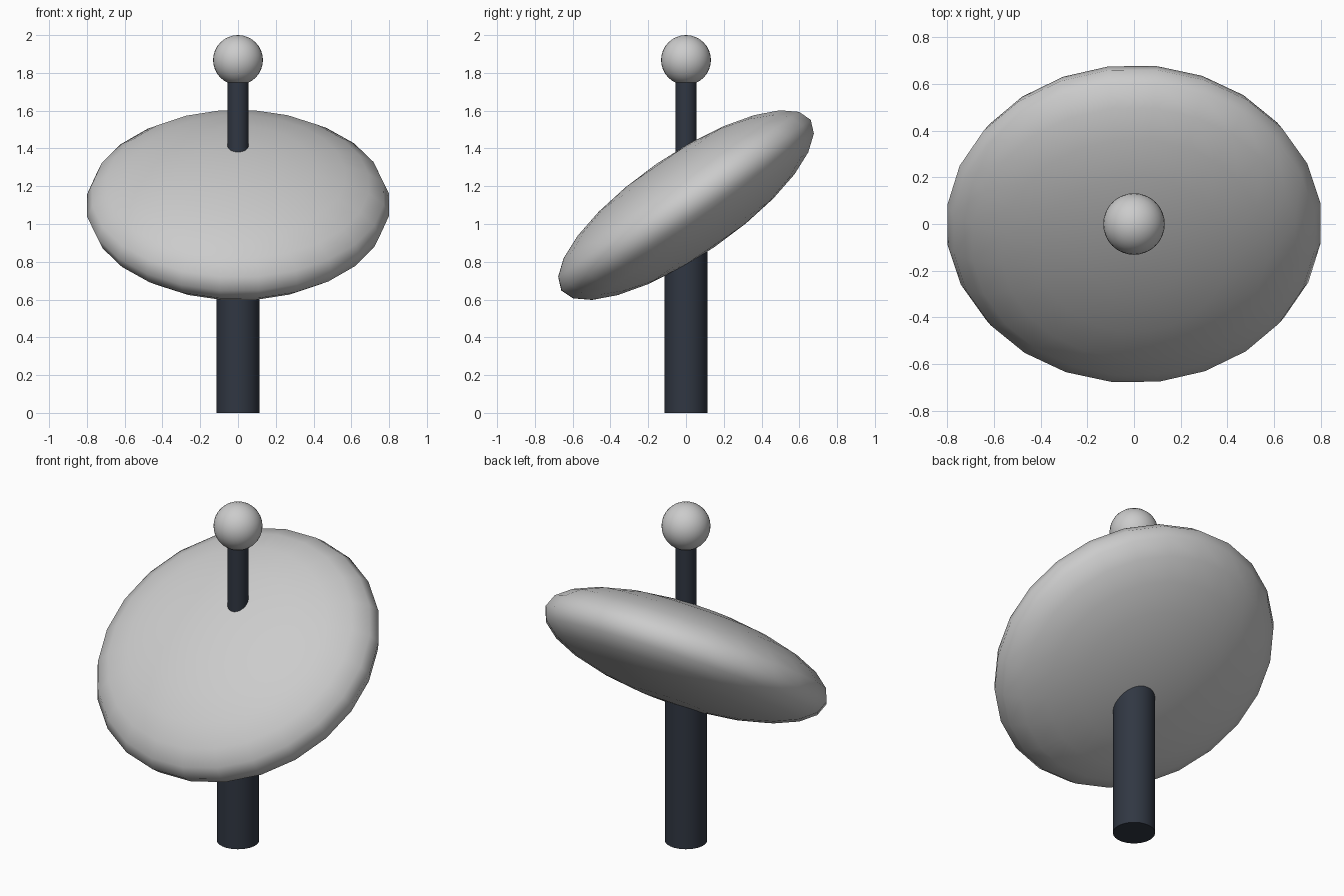
import bpy
import math
from mathutils import Matrix

if "Cube" in bpy.data.objects:
    bpy.data.objects.remove(bpy.data.objects["Cube"])

dark = bpy.data.materials.new("dark_slate")
dark.diffuse_color = (0.03, 0.038, 0.055, 1)
dark.use_nodes = True
dark.node_tree.nodes["Principled BSDF"].inputs["Base Color"].default_value = dark.diffuse_color


def rod(name, radius, z0, z1):
    bpy.ops.mesh.primitive_cylinder_add(vertices=32, radius=radius, depth=z1 - z0,
                                        location=(0, 0, (z0 + z1) / 2))
    ob = bpy.context.object
    ob.name = name
    ob.data.materials.append(dark)
    bpy.ops.object.shade_smooth_by_angle(angle=math.radians(30))
    return ob


def ball(name, segments, rings, radius, z):
    bpy.ops.mesh.primitive_uv_sphere_add(segments=segments, ring_count=rings,
                                         radius=radius, location=(0, 0, z))
    ob = bpy.context.object
    ob.name = name
    bpy.ops.object.shade_smooth()
    return ob


# Post: thick below the disc, thin above it
rod("lower_post", 0.114, 0, 1.1)
rod("upper_post", 0.056, 1.1, 1.85)

# Ball on top
ball("top_ball", 32, 16, 0.132, 1.868)

# Tilted, flattened disc, higher at the back
disc = ball("tilted_disc", 24, 12, 0.806, 1.1)
disc.data.transform(Matrix.Rotation(0.6, 4, 'X')
                    @ Matrix.Diagonal((1, 1, 0.333, 1))
                    @ Matrix.Rotation(math.radians(8), 4, 'Z'))
